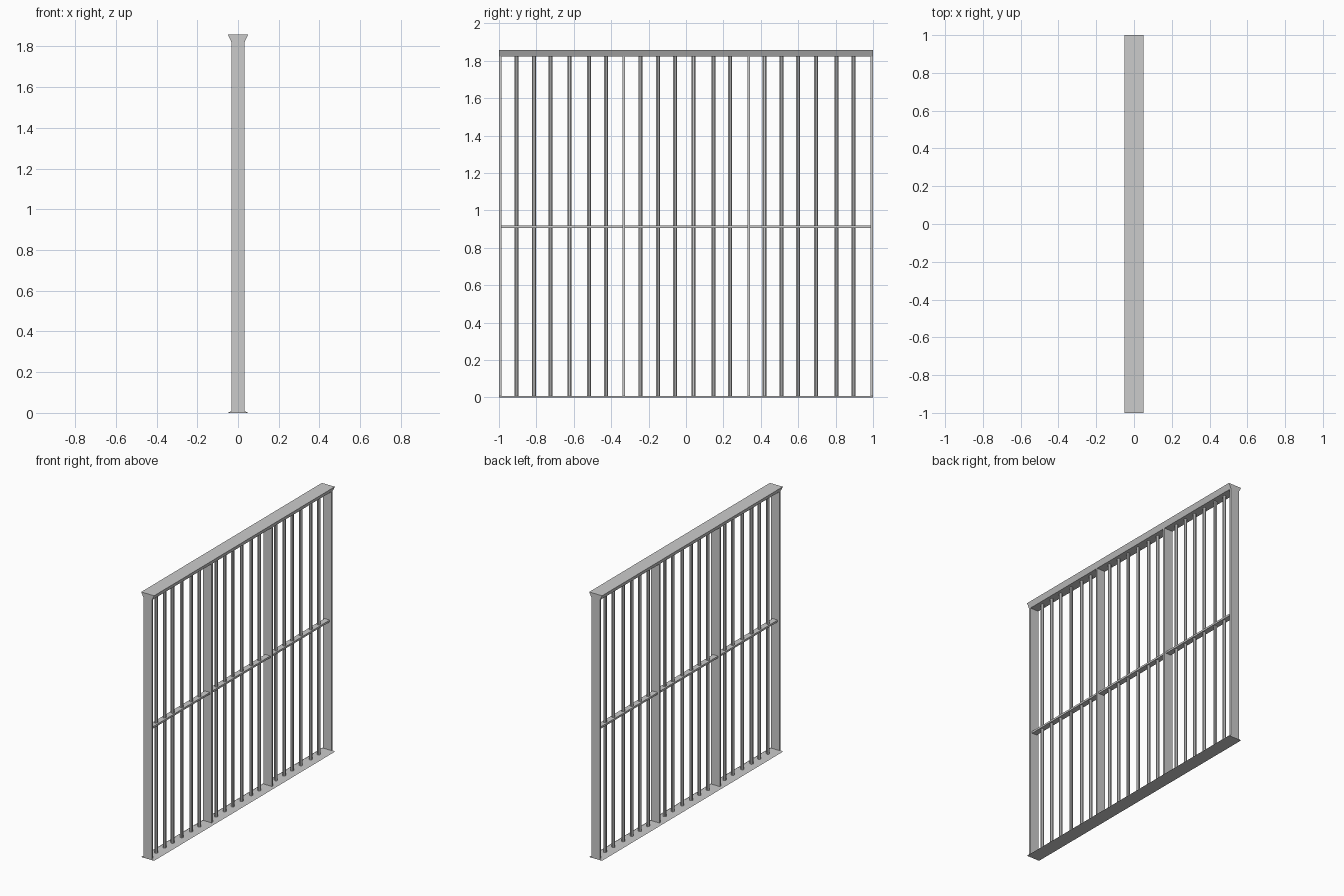
import bpy, bmesh
from math import pi

if "Cube" in bpy.data.objects:
    bpy.data.objects.remove(bpy.data.objects["Cube"])


def make_object(name, bm):
    bmesh.ops.recalc_face_normals(bm, faces=bm.faces)
    mesh = bpy.data.meshes.new(name)
    bm.to_mesh(mesh)
    bm.free()
    obj = bpy.data.objects.new(name, mesh)
    bpy.context.collection.objects.link(obj)
    return obj


def extrude_profile(name, profile, y0, y1):
    """Extrude an (x, z) outline along y."""
    bm = bmesh.new()
    face = bm.faces.new([bm.verts.new((x, y0, z)) for x, z in profile])
    ext = bmesh.ops.extrude_face_region(bm, geom=[face])
    verts = [v for v in ext["geom"] if isinstance(v, bmesh.types.BMVert)]
    bmesh.ops.translate(bm, verts=verts, vec=(0, y1 - y0, 0))
    if not any(len(f.verts) == 4 and all(abs(v.co.y - y0) < 1e-6 for v in f.verts) for f in bm.faces):
        bm.faces.new([v for v in bm.verts if abs(v.co.y - y0) < 1e-6])
    return make_object(name, bm)


def trapezoid(z0, half0, z1, half1):
    return [(-half0, z0), (half0, z0), (half1, z1), (-half1, z1)]


TOP, CAP_Z, BASE_Z = 1.857, 1.822, 0.009
POST, FLARE = 0.033, 0.05
T = 0.013  # plate thickness

# Flared top beam and base plate
extrude_profile("top_beam", trapezoid(CAP_Z, POST, TOP, FLARE), -1, 1)
extrude_profile("base_plate", trapezoid(0, FLARE, BASE_Z, POST), -1, 1)

# Flat upright plates
plates = [-1 + T / 2, -0.333, 0.335, 1 - T / 2]
for y in plates:
    extrude_profile("upright_plate", trapezoid(BASE_Z, POST, CAP_Z, POST), y - T / 2, y + T / 2)

# Middle rail, one length per bay
for a, b in zip(plates, plates[1:]):
    extrude_profile("middle_rail", trapezoid(0.907, 0.02, 0.92, 0.02), a + T / 2, b - T / 2)

# Round bars, six per bay
bars = [-0.907, -0.813, -0.725, -0.623, -0.518, -0.427,
        -0.242, -0.149, -0.058, 0.04, 0.146, 0.236,
        0.42, 0.51, 0.6, 0.696, 0.804, 0.895]
for y in bars:
    bpy.ops.mesh.primitive_cylinder_add(
        vertices=8, radius=0.0115, depth=CAP_Z - BASE_Z,
        location=(0, y, (CAP_Z + BASE_Z) / 2), rotation=(0, 0, pi / 8))
    bpy.context.object.name = "bar"
